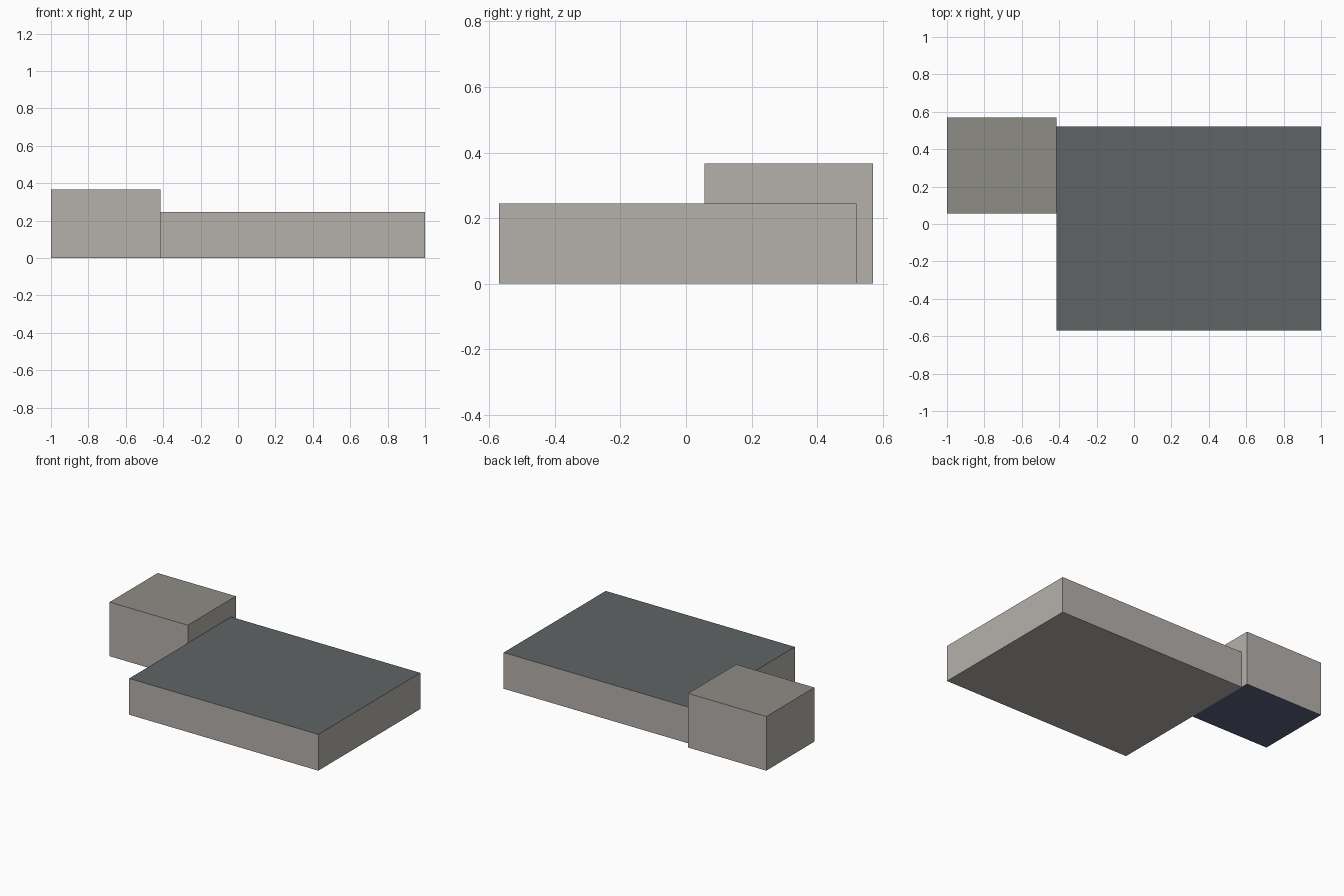
import bpy
import bmesh
from mathutils import Matrix, Vector

cube = bpy.data.objects.get("Cube")
if cube:
    bpy.data.objects.remove(cube, do_unlink=True)


def make_material(name, colour):
    mat = bpy.data.materials.new(name)
    mat.use_nodes = True
    rgba = (*colour, 1.0)
    mat.diffuse_color = rgba
    mat.node_tree.nodes["Principled BSDF"].inputs["Base Color"].default_value = rgba
    return mat


wall = make_material("warm grey wall", (0.46, 0.44, 0.41))
slate = make_material("slate roof", (0.115, 0.127, 0.131))
stone = make_material("dark stone roof", (0.275, 0.262, 0.237))
navy = make_material("navy base", (0.106, 0.12, 0.21))


def block(name, low, high, sides, top, bottom):
    """Box between two corners, coloured by which way each face points."""
    low, high = Vector(low), Vector(high)
    bm = bmesh.new()
    bmesh.ops.create_cube(
        bm, size=1,
        matrix=Matrix.Translation((low + high) / 2) @ Matrix.Diagonal((*(high - low), 1)))
    bm.normal_update()
    for face in bm.faces:
        if face.normal.z > 0.5:
            face.material_index = 1
        elif face.normal.z < -0.5:
            face.material_index = 2
    mesh = bpy.data.meshes.new(name)
    bm.to_mesh(mesh)
    bm.free()
    for mat in (sides, top, bottom):
        mesh.materials.append(mat)
    obj = bpy.data.objects.new(name, mesh)
    bpy.context.collection.objects.link(obj)
    return obj


# Broad low hall with a slate roof
block("main_hall", (-0.415, -0.57, 0), (1, 0.52, 0.245), wall, slate, wall)
# Taller annex beside its back corner
block("side_annex", (-1, 0.056, 0), (-0.415, 0.57, 0.366), wall, stone, navy)
